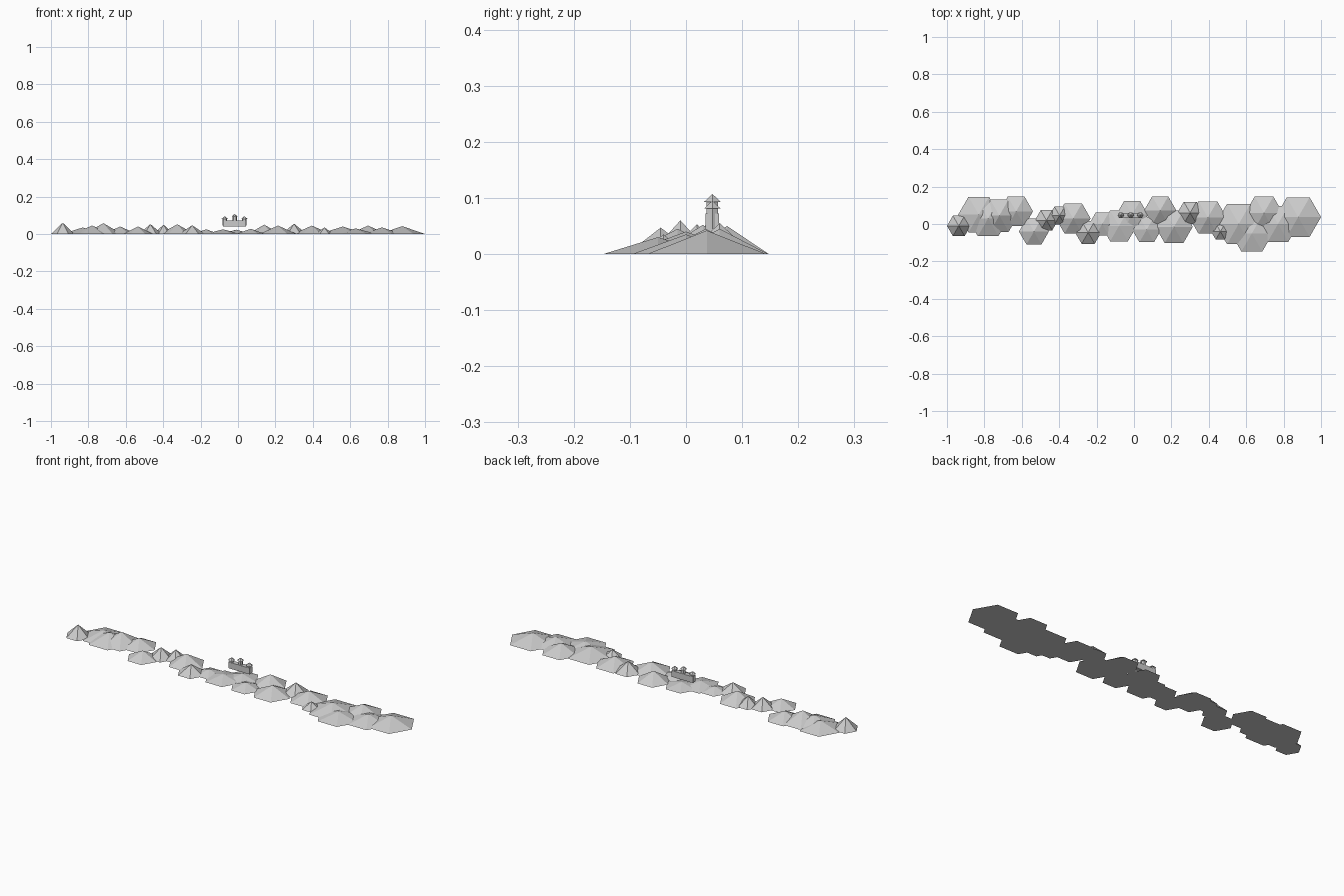
import bpy
import math

cube = bpy.data.objects.get("Cube")
if cube:
    bpy.data.objects.remove(cube, do_unlink=True)

stone = bpy.data.materials.new("light_grey_stone")
stone.use_nodes = True
GREY = (0.6, 0.6, 0.6, 1)
stone.diffuse_color = GREY
stone.node_tree.nodes["Principled BSDF"].inputs["Base Color"].default_value = GREY


def finish(name):
    ob = bpy.context.object
    ob.name = name
    ob.data.materials.append(stone)
    return ob


def cone(name, x, y, z, r, h, sides=6, top=0, turn=math.pi / 2):
    bpy.ops.mesh.primitive_cone_add(vertices=sides, radius1=r, radius2=top, depth=h,
                                    location=(x, y, z + h / 2), rotation=(0, 0, turn))
    return finish(name)


def box(name, x, y, z, sx, sy, sz):
    bpy.ops.mesh.primitive_cube_add(size=1, location=(x, y, z + sz / 2))
    ob = finish(name)
    ob.scale = (sx, sy, sz)
    return ob


# Range of overlapping six-sided hills: x, y, radius, height
hills = [
    (-.937, -.01, .063, .06), (-.83, .05, .11, .035), (-.78, .03, .11, .045),
    (-.72, .045, .1, .058), (-.63, .068, .09, .04), (-.535, -.04, .08, .04),
    (-.468, .02, .062, .053), (-.398, .045, .055, .05), (-.325, .03, .093, .052),
    (-.245, -.045, .07, .047), (-.17, 0, .07, .025), (-.08, -.01, .095, .025),
    (-.01, .05, .085, .023), (.068, -.03, .078, .028), (.14, .073, .086, .05),
    (.214, -.015, .1, .045), (.3, .06, .068, .055), (.395, .035, .1, .045),
    (.462, -.04, .05, .035), (.56, 0, .125, .04), (.63, -.05, .112, .03),
    (.695, .06, .1, .045), (.77, 0, .11, .035), (.878, .037, .122, .042),
]
for x, y, r, h in hills:
    cone("hill", x, y, 0, r, h)

# Fortress wall hovering over the central hill
CY = .047
box("fortress_wall", -.019, CY, .039, .125, .024, .033)

# Three towers with pointed roofs, the middle one tallest
for x, rise in ((-.071, 0), (-.018, .012), (.034, 0)):
    cone("tower", x, CY, .045, .012, .036 + rise, top=.012)
    cone("tower_roof", x, CY, .081 + rise, .017, .014)
